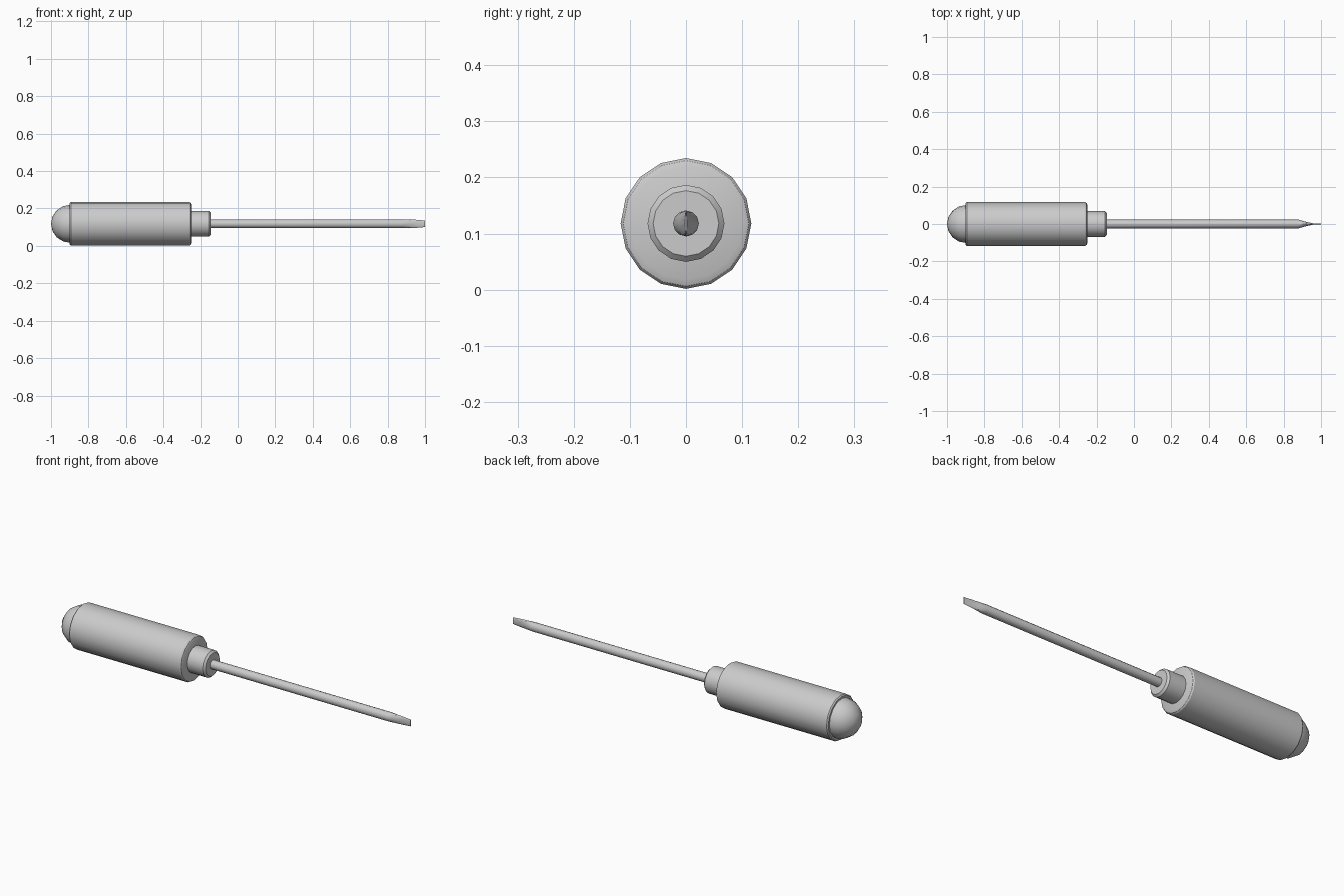
import bpy, bmesh, math

if "Cube" in bpy.data.objects:
    bpy.data.objects.remove(bpy.data.objects["Cube"])

AXIS_Z = 0.118


def loft(name, sections, sides):
    """Closed solid along x from (x, y radius, z radius) sections; zero radius makes a pole."""
    bm = bmesh.new()
    rings = []
    for x, ry, rz in sections:
        if rz == 0:
            rings.append([bm.verts.new((x, 0, AXIS_Z))])
            continue
        angles = [2 * math.pi * i / sides for i in range(sides)]
        rings.append([bm.verts.new((x, ry * math.sin(a), AXIS_Z + rz * math.cos(a)))
                      for a in angles])
    for a, b in zip(rings, rings[1:]):
        for i in range(sides):
            j = (i + 1) % sides
            if len(a) == 1:
                bm.faces.new((a[0], b[j], b[i]))
            else:
                bm.faces.new((a[i], a[j], b[j], b[i]))
    for ring in (rings[0], rings[-1]):
        if len(ring) > 1:
            bm.faces.new(ring)
    bmesh.ops.recalc_face_normals(bm, faces=bm.faces)
    mesh = bpy.data.meshes.new(name)
    bm.to_mesh(mesh)
    bm.free()
    obj = bpy.data.objects.new(name, mesh)
    bpy.context.collection.objects.link(obj)
    bpy.ops.object.select_all(action='DESELECT')
    obj.select_set(True)
    bpy.context.view_layer.objects.active = obj
    bpy.ops.object.shade_smooth_by_angle(angle=math.radians(32))
    return obj


def lathe(name, profile, sides=16):
    return loft(name, [(x, r, r) for x, r in profile], sides)


# Domed butt of the handle
dome = []
for k in range(5):
    t = math.radians(22.5 * k)
    dome.append((-0.895 - 0.105 * math.cos(t), 0.102 * math.sin(t)))
lathe("handle_end_cap", dome + [(-0.88, 0.102)])

# Grip with chamfered rims
lathe("handle_grip", [(-0.9, 0.111), (-0.894, 0.1165), (-0.26, 0.1165),
                      (-0.253, 0.112), (-0.248, 0.1)])

# Collar between grip and shaft
lathe("collar", [(-0.26, 0.0685), (-0.155, 0.0685), (-0.145, 0.0585)])

# Shaft, flattened into a thin blade at the tip
loft("shaft_and_blade", [(-0.16, 0.023, 0.023), (0.88, 0.023, 0.023),
                         (0.92, 0.012, 0.0235), (0.955, 0.004, 0.0215),
                         (1.0, 0.002, 0.0175)], 12)
